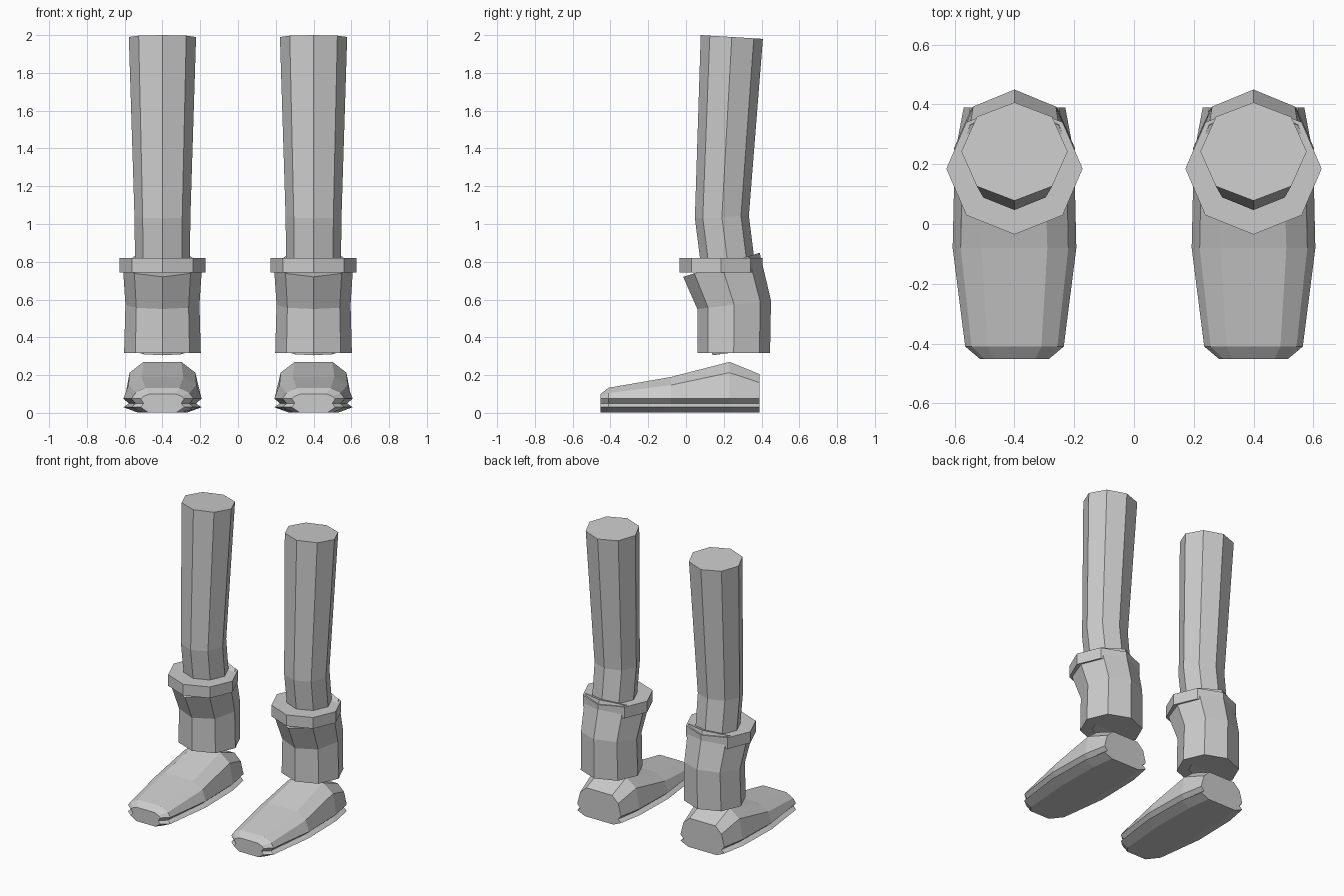
import bpy, bmesh
from math import cos, sin, pi

if "Cube" in bpy.data.objects:
    bpy.data.objects.remove(bpy.data.objects["Cube"])

LEG_X = 0.4


def loft(name, rings):
    """Skin closed rings of equal length, cap both ends, mirror to the other leg."""
    bm = bmesh.new()
    loops = [[bm.verts.new(p) for p in ring] for ring in rings]
    for a, b in zip(loops, loops[1:]):
        n = len(a)
        for i in range(n):
            j = (i + 1) % n
            bm.faces.new((a[i], a[j], b[j], b[i]))
    bm.faces.new(loops[0])
    bm.faces.new(loops[-1])
    bmesh.ops.recalc_face_normals(bm, faces=bm.faces)
    mesh = bpy.data.meshes.new(name)
    bm.to_mesh(mesh)
    bm.free()
    obj = bpy.data.objects.new(name, mesh)
    bpy.context.collection.objects.link(obj)
    mirror = obj.modifiers.new("other_leg", 'MIRROR')
    mirror.use_mirror_merge = False
    return obj


def octagon(rx, front, back):
    """Tilted eight-sided ring given its front and back (y, z) corners."""
    (y0, z0), (y1, z1) = front, back
    ring = []
    for i in range(8):
        a = i * pi / 4
        t = (1 - cos(a)) / 2
        ring.append((LEG_X + rx * sin(a), y0 + (y1 - y0) * t, z0 + (z1 - z0) * t))
    return ring


# Trouser leg, bent at the knee and running down inside the boot
loft("trouser_leg", [
    octagon(0.178, (0.078, 2.0), (0.407, 1.98)),
    octagon(0.148, (0.047, 1.03), (0.333, 1.045)),
    octagon(0.14, (0.14, 0.305), (0.42, 0.342)),
])

# Boot shaft
loft("boot_shaft", [
    octagon(0.21, (-0.015, 0.72), (0.39, 0.848)),
    octagon(0.196, (0.06, 0.55), (0.45, 0.595)),
    octagon(0.203, (0.06, 0.318), (0.445, 0.318)),
])

# Cuff around the top of the shaft
loft("boot_cuff", [
    octagon(0.228, (-0.035, z), (0.405, z)) for z in (0.82, 0.742)
])


# Shoe: cross-sections from toe to heel, with a grooved sole
def shoe_section(y, w, top_w, shoulder_z, top_z):
    half = [(top_w, top_z), (w * 0.87, shoulder_z), (w, 0.075), (w * 0.86, 0.05),
            (w, 0.03), (w * 0.65, 0.003)]
    outline = half + [(-x, z) for x, z in reversed(half)]
    return [(LEG_X + x, y, z) for x, z in outline]


loft("shoe", [shoe_section(*s) for s in (
    (-0.452, 0.115, 0.07, 0.088, 0.10),
    (-0.41, 0.165, 0.09, 0.105, 0.133),
    (-0.08, 0.207, 0.11, 0.147, 0.19),
    (0.23, 0.20, 0.10, 0.213, 0.27),
    (0.39, 0.17, 0.10, 0.16, 0.205),
)])
